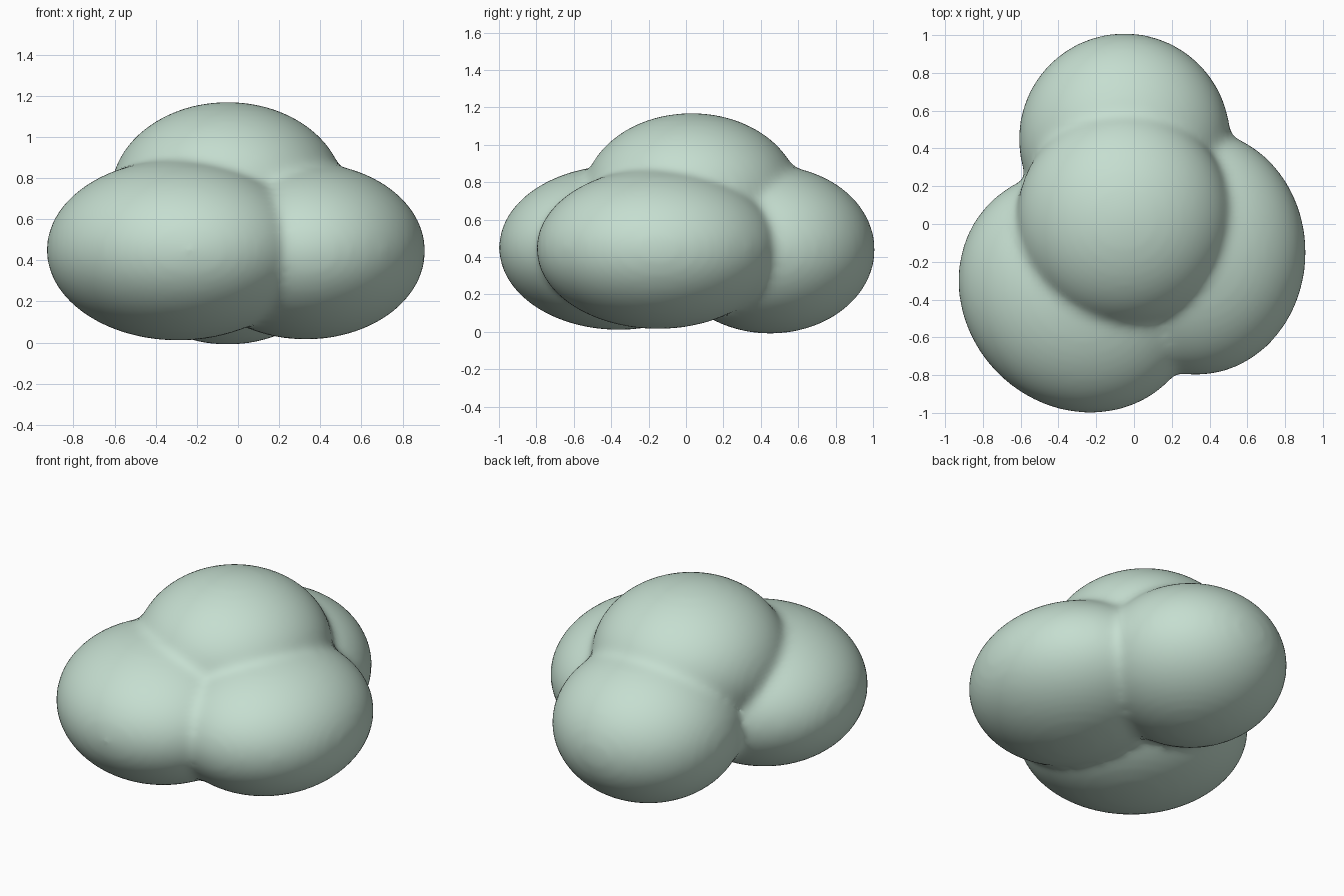
import bpy, bmesh
from math import radians
from mathutils import Matrix, Vector

cube = bpy.data.objects.get("Cube")
if cube:
    bpy.data.objects.remove(cube)

# Soft pale green for the whole cloud
green = bpy.data.materials.new("pale_green")
green.use_nodes = True
color = (0.56, 0.73, 0.63, 1)
green.diffuse_color = color
green.node_tree.nodes["Principled BSDF"].inputs["Base Color"].default_value = color


def puff(bm, center, radii, turn=0):
    """Add one ellipsoid lobe, turned about z."""
    place = (Matrix.Translation(center) @ Matrix.Rotation(radians(turn), 4, 'Z')
             @ Matrix.Diagonal(Vector(radii).to_4d()))
    bmesh.ops.create_icosphere(bm, subdivisions=5, radius=1, matrix=place)


bm = bmesh.new()
puff(bm, (-0.05, 0.45, 0.44), (0.56, 0.56, 0.45))          # back lobe
puff(bm, (-0.05, 0.03, 0.72), (0.57, 0.58, 0.45))          # top lobe
puff(bm, (-0.29, -0.36, 0.45), (0.67, 0.61, 0.44), -45)    # front right lobe
puff(bm, (0.33, -0.15, 0.445), (0.58, 0.65, 0.43))         # left lobe

mesh = bpy.data.meshes.new("cloud")
bm.to_mesh(mesh)
bm.free()
mesh.materials.append(green)
cloud = bpy.data.objects.new("cloud", mesh)
bpy.context.collection.objects.link(cloud)

# Fuse the lobes into one skin and soften the creases between them
fuse = cloud.modifiers.new("fuse", 'REMESH')
fuse.mode = 'VOXEL'
fuse.voxel_size = 0.025
fuse.use_smooth_shade = True
soften = cloud.modifiers.new("soften", 'SMOOTH')
soften.factor = 0.5
soften.iterations = 14
